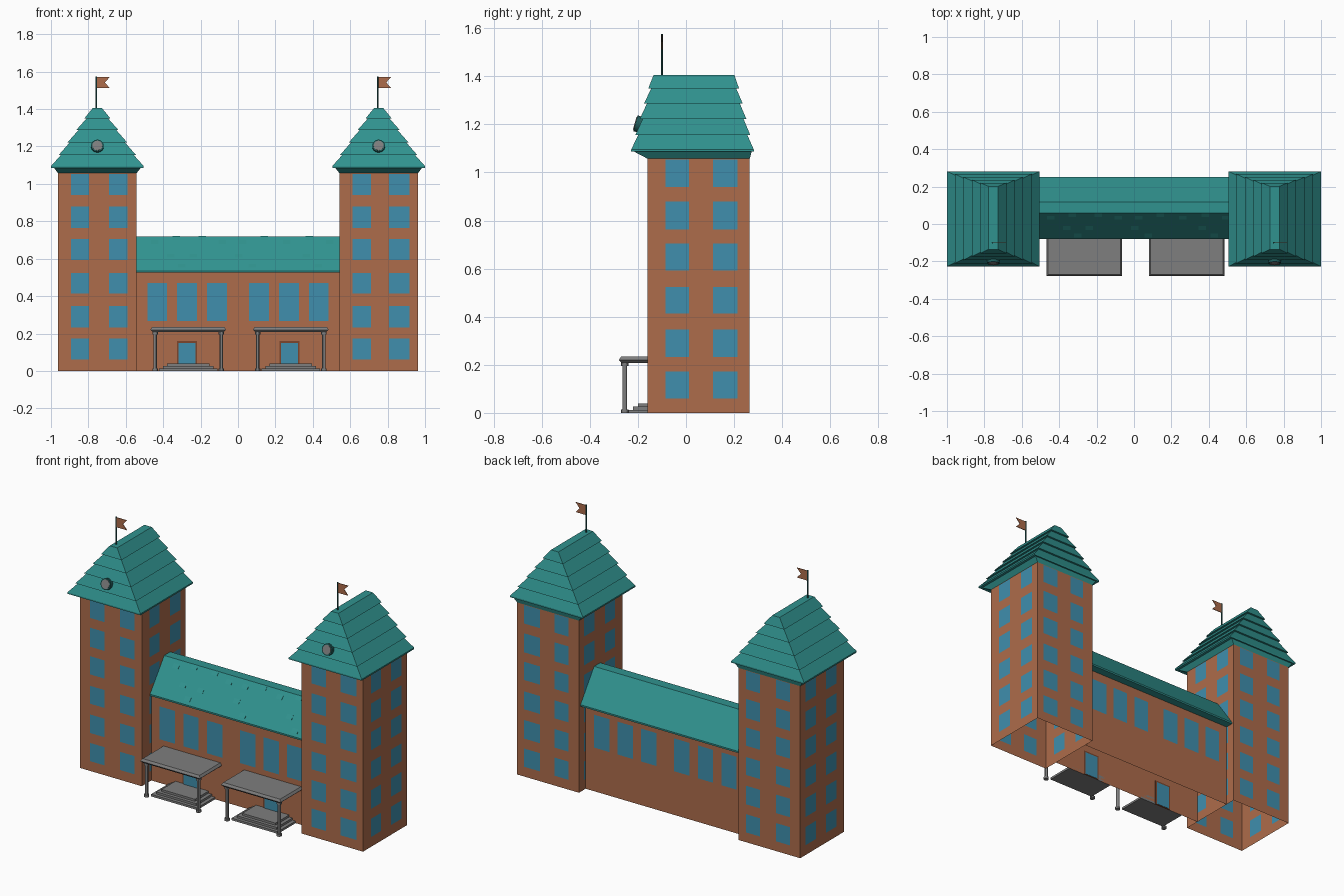
import bpy, bmesh, math
from mathutils import Vector

if "Cube" in bpy.data.objects:
    bpy.data.objects.remove(bpy.data.objects["Cube"])


def material(name, rgb):
    m = bpy.data.materials.new(name)
    m.diffuse_color = (*rgb, 1)
    m.use_nodes = True
    m.node_tree.nodes["Principled BSDF"].inputs["Base Color"].default_value = m.diffuse_color
    return m


BRICK = material("brick", (0.42, 0.15, 0.07))
GLASS = material("window blue", (0.05, 0.275, 0.42))
TEAL = material("roof teal", (0.03, 0.29, 0.275))
GREY = material("stone grey", (0.21, 0.21, 0.21))
FRAME = material("door frame brown", (0.2, 0.06, 0.025))
POLE = material("pole dark teal", (0.015, 0.11, 0.105))


def finish(name, bm, *mats):
    bmesh.ops.remove_doubles(bm, verts=bm.verts, dist=1e-5)
    bmesh.ops.recalc_face_normals(bm, faces=bm.faces)
    me = bpy.data.meshes.new(name)
    bm.to_mesh(me)
    bm.free()
    for m in mats:
        me.materials.append(m)
    ob = bpy.data.objects.new(name, me)
    bpy.context.collection.objects.link(ob)
    return ob


def frustum(bm, lo, hi, z0, z1):
    """Block between two rectangles (x0, x1, y0, y1) at heights z0 and z1."""
    rings = []
    for (x0, x1, y0, y1), z in ((lo, z0), (hi, z1)):
        rings.append([bm.verts.new(p) for p in
                      ((x0, y0, z), (x1, y0, z), (x1, y1, z), (x0, y1, z))])
    a, b = rings
    bm.faces.new(a[::-1])
    bm.faces.new(b)
    for i in range(4):
        j = (i + 1) % 4
        bm.faces.new((a[i], a[j], b[j], b[i]))


def box(name, x0, x1, y0, y1, z0, z1, mat):
    bm = bmesh.new()
    frustum(bm, (x0, x1, y0, y1), (x0, x1, y0, y1), z0, z1)
    return finish(name, bm, mat)


def prism(name, outline, axis, a, b, mat):
    """Extrude a flat outline along x (outline in y,z) or y (outline in x,z)."""
    bm = bmesh.new()
    pt = (lambda p, t: (t, p[0], p[1])) if axis == "x" else (lambda p, t: (p[0], t, p[1]))
    r0 = [bm.verts.new(pt(p, a)) for p in outline]
    r1 = [bm.verts.new(pt(p, b)) for p in outline]
    bm.faces.new(r0)
    bm.faces.new(r1[::-1])
    for i in range(len(outline)):
        j = (i + 1) % len(outline)
        bm.faces.new((r0[i], r0[j], r1[j], r1[i]))
    return finish(name, bm, mat)


def cylinder(name, p0, p1, r, n, mat):
    p0, p1 = Vector(p0), Vector(p1)
    bm = bmesh.new()
    bmesh.ops.create_cone(bm, cap_ends=True, segments=n, radius1=r, radius2=r,
                          depth=(p1 - p0).length)
    q = Vector((0, 0, 1)).rotation_difference(p1 - p0)
    for v in bm.verts:
        v.co = q @ v.co + (p0 + p1) / 2
    ob = finish(name, bm, mat)
    bpy.context.view_layer.objects.active = ob
    ob.select_set(True)
    bpy.ops.object.shade_smooth_by_angle()
    ob.select_set(False)
    return ob


def window_wall(bm, axis, fixed, span, height, columns, rows):
    """Wall split into cells; cells in a window column and row become glass."""
    us = sorted({*span, *[u for c in columns for u in c]})
    zs = sorted({0, height, *[z for r in rows for z in r]})
    for u0, u1 in zip(us, us[1:]):
        for z0, z1 in zip(zs, zs[1:]):
            quad = ((u0, z0), (u1, z0), (u1, z1), (u0, z1))
            f = bm.faces.new([bm.verts.new((u, fixed, z) if axis == "y" else (fixed, u, z))
                              for u, z in quad])
            f.material_index = int((u0, u1) in columns and (z0, z1) in rows)


# Tower dimensions
Y0, Y1, TOP = -0.16, 0.265, 1.06
ROWS = [(0.06, 0.172), (0.233, 0.347), (0.413, 0.523), (0.593, 0.705), (0.763, 0.88), (0.94, 1.054)]
SIDE_COLS = [(-0.085, 0.013), (0.113, 0.215)]
TIERS = [1.095, 1.155, 1.222, 1.287, 1.35, 1.405]


def roof_rect(cx, z, grow):
    t = (z - TIERS[0]) / (TIERS[-1] - TIERS[0])
    hx = 0.242 + (0.025 - 0.242) * t + grow
    hy = 0.249 + (0.168 - 0.249) * t + grow
    cy = 0.027 + 0.006 * t
    return (cx - hx, cx + hx, cy - hy, cy + hy)


for side, cx in (("left", -0.752), ("right", 0.752)):
    # Tower walls, open underneath
    bm = bmesh.new()
    x0, x1 = cx - 0.21, cx + 0.21
    cols = [(cx - 0.142, cx - 0.044), (cx + 0.062, cx + 0.16)]
    if side == "right":
        cols = [(cx - 0.14, cx - 0.042), (cx + 0.056, cx + 0.164)]
    for y in (Y0, Y1):
        window_wall(bm, "y", y, (x0, x1), TOP, cols, ROWS)
    for x in (x0, x1):
        window_wall(bm, "x", x, (Y0, Y1), TOP, SIDE_COLS, ROWS)
    finish(f"{side}_tower_walls", bm, BRICK, GLASS)

    # Roof: flared skirt, eave board and overlapping tiers
    bm = bmesh.new()
    eave = roof_rect(cx, TIERS[0], 0.006)
    frustum(bm, (x0, x1, Y0, Y1), (cx - 0.232, cx + 0.232, Y0 - 0.055, Y1 + 0.008), TOP - 0.003, 1.086)
    finish(f"{side}_tower_roof_skirt", bm, TEAL)
    bm = bmesh.new()
    frustum(bm, eave, eave, 1.086, TIERS[0])
    finish(f"{side}_tower_eave", bm, TEAL)
    for i, (z0, z1) in enumerate(zip(TIERS, TIERS[1:])):
        bm = bmesh.new()
        last = i == len(TIERS) - 2
        frustum(bm, roof_rect(cx, z0, 0.006), roof_rect(cx, z1, 0 if last else -0.006), z0, z1)
        finish(f"{side}_tower_roof_tier_{i + 1}", bm, TEAL)

    # Round window lying along the front slope
    n = Vector((0, -0.96, 0.27)).normalized()
    c = Vector((cx, -0.195, 1.2))
    cylinder(f"{side}_round_window_rim", c - n * 0.02, c + n * 0.016, 0.034, 16, POLE)
    cylinder(f"{side}_round_window", c, c + n * 0.019, 0.027, 16, GREY)

    # Flagpole and swallow-tailed flag
    px = cx - 0.005
    cylinder(f"{side}_flagpole", (px, -0.1, 1.38), (px, -0.1, 1.575), 0.004, 8, POLE)
    flag = [(0, 1.512), (0.072, 1.512), (0.045, 1.542), (0.072, 1.572), (0, 1.572)]
    prism(f"{side}_flag", [(px + x, z) for x, z in flag], "y", -0.102, -0.098, BRICK)

# Hall walls between the towers
F, B = -0.067, 0.2
left_cols = [(-0.485, -0.38), (-0.325, -0.22), (-0.165, -0.06)]
hall_cols = left_cols + [(-b, -a) for a, b in left_cols]
bm = bmesh.new()
for y in (F, B):
    window_wall(bm, "y", y, (-0.542, 0.542), 0.535, hall_cols, [(0.268, 0.47)])
finish("hall_walls", bm, BRICK, GLASS)

# Hall roof with a narrow flat top
prism("hall_roof", [(-0.08, 0.525), (0.25, 0.525), (0.25, 0.535), (0.118, 0.72),
                    (0.058, 0.72), (-0.08, 0.535)], "x", -0.542, 0.542, TEAL)

# Small raised tiles scattered on the front slope
tile_rows = {0.05: (-0.33, -0.19, 0.14, 0.38), 0.035: (-0.445, -0.085, 0.025, 0.26, 0.49),
             -0.02: (-0.36, -0.24, 0.005, 0.365), -0.06: (-0.3, 0.075, 0.43)}
for row, (y, xs) in enumerate(tile_rows.items()):
    z = 0.535 + (y + 0.08) * 0.185 / 0.138
    for i, x in enumerate(xs):
        prism(f"roof_tile_{row + 1}_{i + 1}",
              [(y - 0.012, z - 0.01), (y + 0.008, z + 0.011), (y + 0.008, z), (y, z - 0.01)],
              "x", x - 0.02, x + 0.02, TEAL)

for side, cx in (("left", -0.266), ("right", 0.282)):
    # Canopy with a bevelled edge, on two front columns
    bm = bmesh.new()
    lo = (cx - 0.19, cx + 0.19, -0.268, F)
    hi = (cx - 0.203, cx + 0.203, -0.279, F)
    frustum(bm, lo, hi, 0.208, 0.22)
    finish(f"{side}_canopy_underside", bm, GREY)
    bm = bmesh.new()
    frustum(bm, hi, (cx - 0.193, cx + 0.193, -0.27, F), 0.22, 0.234)
    finish(f"{side}_canopy", bm, GREY)
    for k, s in (("a", -1), ("b", 1)):
        x, y = cx + s * 0.177, -0.255
        cylinder(f"{side}_column_{k}", (x, y, 0), (x, y, 0.21), 0.01, 12, GREY)
        cylinder(f"{side}_column_base_{k}", (x, y, 0), (x, y, 0.014), 0.015, 12, GREY)
        cylinder(f"{side}_column_cap_{k}", (x, y, 0.196), (x, y, 0.21), 0.015, 12, GREY)

    # Steps
    for i in range(3):
        w = 0.157 - 0.022 * i
        box(f"{side}_step_{i + 1}", cx - w, cx + w, -0.24 + 0.02 * i, F,
            0.013 * i, 0.013 * (i + 1), GREY)

    # Door: frame plate and blue panel, visible on both faces of the wall
    dx = -0.273 if side == "left" else 0.275
    box(f"{side}_door_frame", dx - 0.054, dx + 0.054, F - 0.004, F + 0.004, 0.0, 0.16, FRAME)
    box(f"{side}_door", dx - 0.045, dx + 0.045, F - 0.006, F + 0.006, 0.004, 0.15, GLASS)
